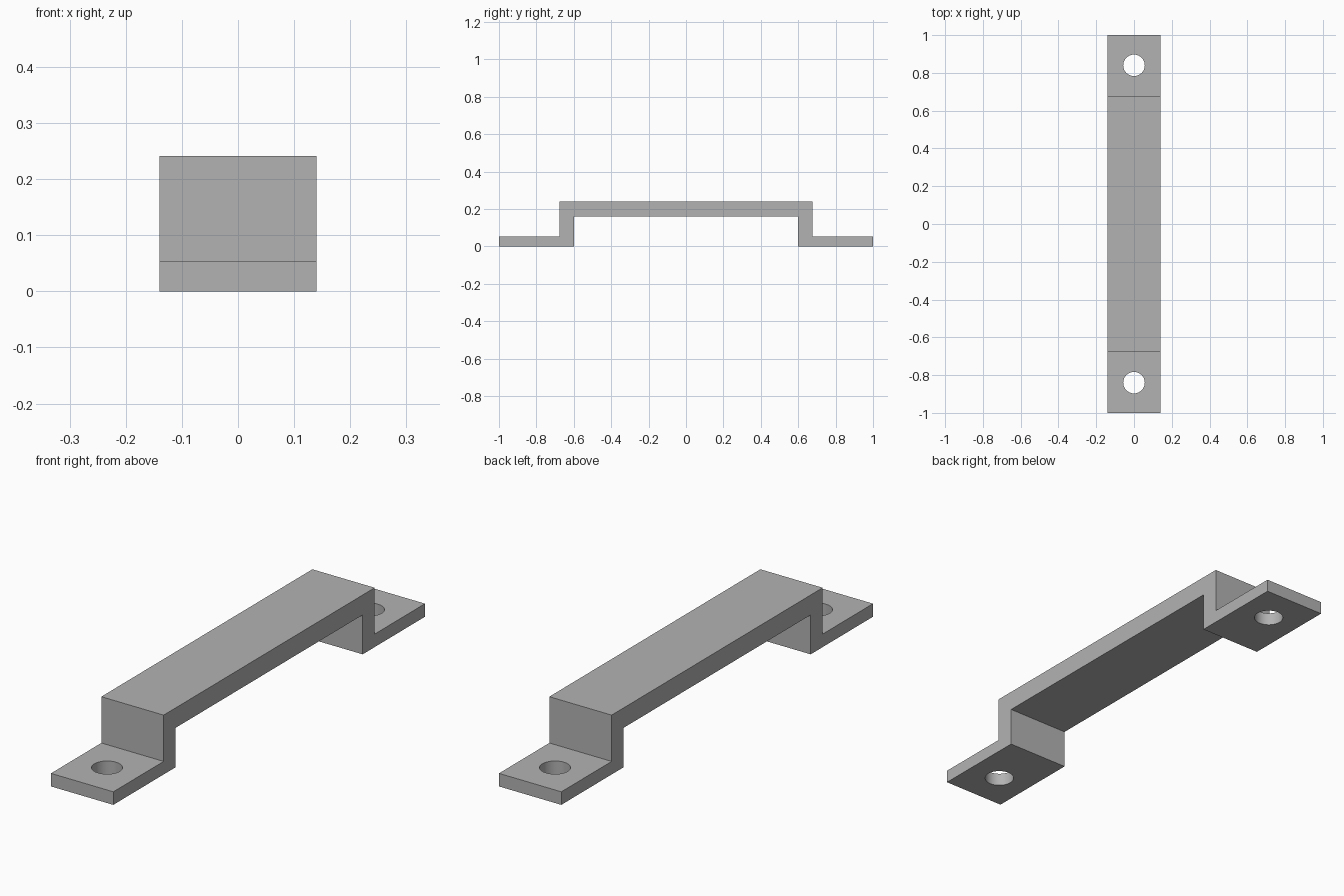
import bpy
import bmesh

HALF_WIDTH = 0.14
HOLE_Y, HOLE_RADIUS = 0.84, 0.057

if "Cube" in bpy.data.objects:
    bpy.data.objects.remove(bpy.data.objects["Cube"], do_unlink=True)

# Plain grey metal
grey = bpy.data.materials.new("grey metal")
grey.use_nodes = True
colour = (0.45, 0.45, 0.45, 1)
grey.diffuse_color = colour
grey.node_tree.nodes["Principled BSDF"].inputs["Base Color"].default_value = colour

# Strap: half of the bent side profile (y, z), mirrored and extruded across x
half = [(0.6, 0.16), (0.6, 0), (1, 0), (1, 0.053), (0.677, 0.053), (0.677, 0.241)]
profile = half + [(-y, z) for y, z in reversed(half)]
bm = bmesh.new()
side = bm.faces.new([bm.verts.new((-HALF_WIDTH, y, z)) for y, z in profile])
extruded = bmesh.ops.extrude_face_region(bm, geom=[side], use_keep_orig=True)
new_verts = [g for g in extruded["geom"] if isinstance(g, bmesh.types.BMVert)]
bmesh.ops.translate(bm, verts=new_verts, vec=(2 * HALF_WIDTH, 0, 0))
bmesh.ops.recalc_face_normals(bm, faces=bm.faces)
mesh = bpy.data.meshes.new("handle_strap")
bm.to_mesh(mesh)
bm.free()
mesh.materials.append(grey)
strap = bpy.data.objects.new("handle_strap", mesh)
bpy.context.collection.objects.link(strap)

# Screw hole through each foot
for name, sign in (("front", -1), ("back", 1)):
    bpy.ops.mesh.primitive_cylinder_add(
        vertices=48, radius=HOLE_RADIUS, depth=0.2, location=(0, sign * HOLE_Y, 0.03))
    cutter = bpy.context.object
    cutter.name = name + "_hole_cutter"
    cutter.data.materials.append(grey)
    cutter.hide_render = True
    cutter.hide_set(True)
    hole = strap.modifiers.new(name + "_hole", "BOOLEAN")
    hole.operation = "DIFFERENCE"
    hole.solver = "EXACT"
    hole.object = cutter

# Bake the holes, then smooth only their round walls
bpy.ops.object.select_all(action="DESELECT")
bpy.context.view_layer.objects.active = strap
strap.select_set(True)
for modifier in list(strap.modifiers):
    cutter = modifier.object
    bpy.ops.object.modifier_apply(modifier=modifier.name)
    bpy.data.objects.remove(cutter, do_unlink=True)
bpy.ops.object.shade_smooth_by_angle()
